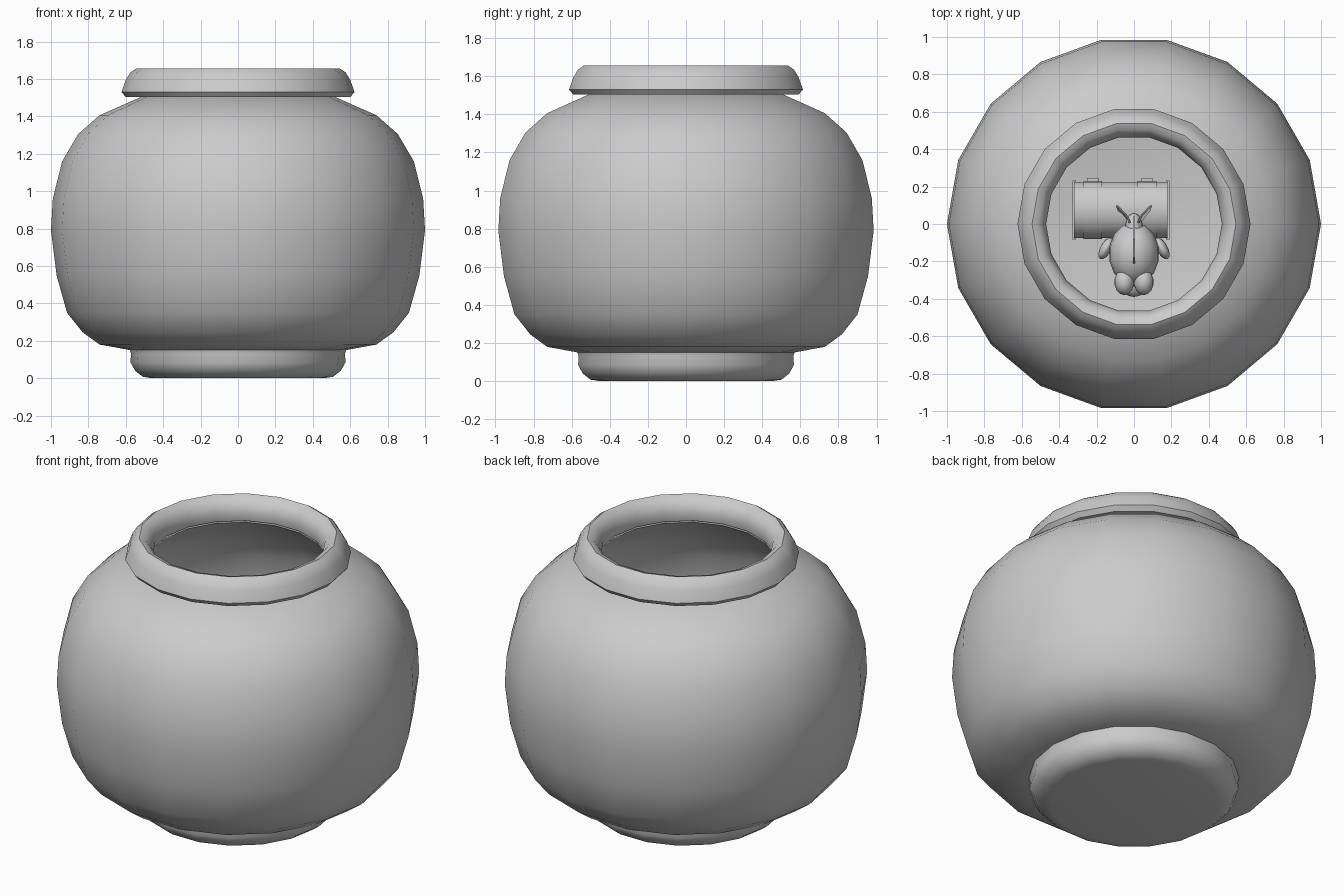
import bpy, bmesh, math
from mathutils import Matrix, Vector

cube = bpy.data.objects.get("Cube")
if cube:
    bpy.data.objects.remove(cube, do_unlink=True)

grey = bpy.data.materials.new("neutral_grey")
grey.use_nodes = True
COLOUR = (0.6, 0.6, 0.6, 1)
grey.diffuse_color = COLOUR
grey.node_tree.nodes["Principled BSDF"].inputs["Base Color"].default_value = COLOUR


def finish(name, bm, angle=50):
    bmesh.ops.recalc_face_normals(bm, faces=bm.faces)
    mesh = bpy.data.meshes.new(name)
    bm.to_mesh(mesh)
    bm.free()
    obj = bpy.data.objects.new(name, mesh)
    bpy.context.collection.objects.link(obj)
    mesh.materials.append(grey)
    bpy.ops.object.select_all(action="DESELECT")
    obj.select_set(True)
    bpy.context.view_layer.objects.active = obj
    bpy.ops.object.shade_smooth_by_angle(angle=math.radians(angle))
    return obj


def lathe(name, profile, closed=False, sides=18):
    bm = bmesh.new()
    verts = [bm.verts.new((r, 0, z)) for r, z in profile]
    pairs = list(zip(verts, verts[1:]))
    if closed:
        pairs.append((verts[-1], verts[0]))
    edges = [bm.edges.new(p) for p in pairs]
    bmesh.ops.spin(bm, geom=verts + edges, axis=(0, 0, 1), cent=(0, 0, 0),
                   angle=math.tau, steps=sides)
    bmesh.ops.remove_doubles(bm, verts=bm.verts, dist=0.001)
    return finish(name, bm)


def ball(name, loc, size, rot=0):
    bm = bmesh.new()
    bmesh.ops.create_uvsphere(bm, u_segments=14, v_segments=10, radius=1)
    mat = Matrix.Translation(loc) @ Matrix.Rotation(rot, 4, "Z") @ Matrix.Diagonal((*size, 1))
    bm.transform(mat)
    return finish(name, bm, 80)


def box(name, loc, size):
    bm = bmesh.new()
    bmesh.ops.create_cube(bm, size=1)
    bm.transform(Matrix.Translation(loc) @ Matrix.Diagonal((*size, 1)))
    return finish(name, bm, 30)


def prism(name, points, offset):
    """Extrude a flat outline by an offset."""
    bm = bmesh.new()
    face = bm.faces.new([bm.verts.new(p) for p in points])
    new = bmesh.ops.extrude_face_region(bm, geom=[face])["geom"]
    bmesh.ops.translate(bm, vec=Vector(offset),
                        verts=[v for v in new if isinstance(v, bmesh.types.BMVert)])
    return finish(name, bm, 35)


# Bowl with a thick wall, open at the neck
lathe("bowl", [
    (0, .15), (.575, .15), (.74, .18), (.83, .245), (.914, .35), (.97, .55), (1, .79),
    (.99, .96), (.94, 1.16), (.855, 1.305), (.74, 1.406), (.505, 1.51),
    (.48, 1.51), (.71, 1.35), (.81, 1.26), (.885, 1.13), (.93, .95), (.936, .79),
    (.91, .57), (.855, .38), (.77, .28), (.56, .215), (0, .21)])

# Rounded rim and foot
lathe("rim", [
    (.60, 1.503), (.623, 1.53), (.60, 1.595), (.575, 1.635), (.545, 1.655),
    (.51, 1.643), (.482, 1.605), (.47, 1.56), (.478, 1.52), (.51, 1.503)], True)
lathe("foot", [
    (0, 0), (.46, 0), (.51, .008), (.55, .04), (.575, .085), (.572, .13), (.58, .155), (0, .16)])

# Treasure chest on the floor, lid arched across y
FLOOR, CX, CY = .21, -.07, .075


def arch(half_depth, top):
    """Cross-section points of the arched lid, front to back."""
    steps = [math.pi * i / 10 for i in range(11)]
    return [(CY - half_depth * math.cos(a), FLOOR + .17 + top * math.sin(a)) for a in steps]


box("chest_body", (CX, CY, FLOOR + .08), (.50, .29, .16))
prism("chest_lid", [(CX - .25, y, z) for y, z in arch(.15, .13)], (.50, 0, 0))
for side, x in (("right", -.22), ("left", .07)):
    prism(f"chest_lid_band_{side}", [(x - .05, y, z) for y, z in arch(.156, .136)], (.10, 0, 0))
    box(f"chest_body_band_{side}", (x, CY, FLOOR + .08), (.10, .306, .158))
    box(f"chest_hinge_{side}", (x, CY + .16, FLOOR + .165), (.06, .02, .06))
for side, s in (("right", -1), ("left", 1)):
    box(f"chest_end_trim_{side}", (CX + s * .25, CY, FLOOR + .155), (.02, .316, .03))
box("chest_lock", (CX, CY - .155, FLOOR + .16), (.07, .015, .07))

# Fish facing the front, tail over the chest
Z = .78
ball("fish_body", (0, -.16, Z), (.135, .17, .14))
ball("fish_tail_root", (0, -.03, Z + .01), (.05, .09, .07))
ball("fish_mouth", (0, -.32, Z - .03), (.075, .07, .055))
prism("fish_dorsal_fin", [(-.005, y, Z + h) for y, h in
      ((-.22, .11), (-.18, .21), (-.08, .24), (.04, .20), (0, .10), (-.08, .09))], (.01, 0, 0))
for side, s in (("right", -1), ("left", 1)):
    ball(f"fish_eye_{side}", (s * .052, -.31, Z + .05), (.053, .07, .06))
    ball(f"fish_side_fin_{side}", (s * .15, -.13, Z - .04), (.03, .065, .06), s * .5)
    prism(f"fish_tail_{side}", [(s * x, y, Z + h) for x, y, h in
          ((.005, -.02, .03), (.03, .04, .11), (.085, .10, .14), (.075, .07, .02),
           (.085, .10, -.11), (.03, .04, -.08), (.005, -.02, -.03))], (s * .012, 0, 0))
